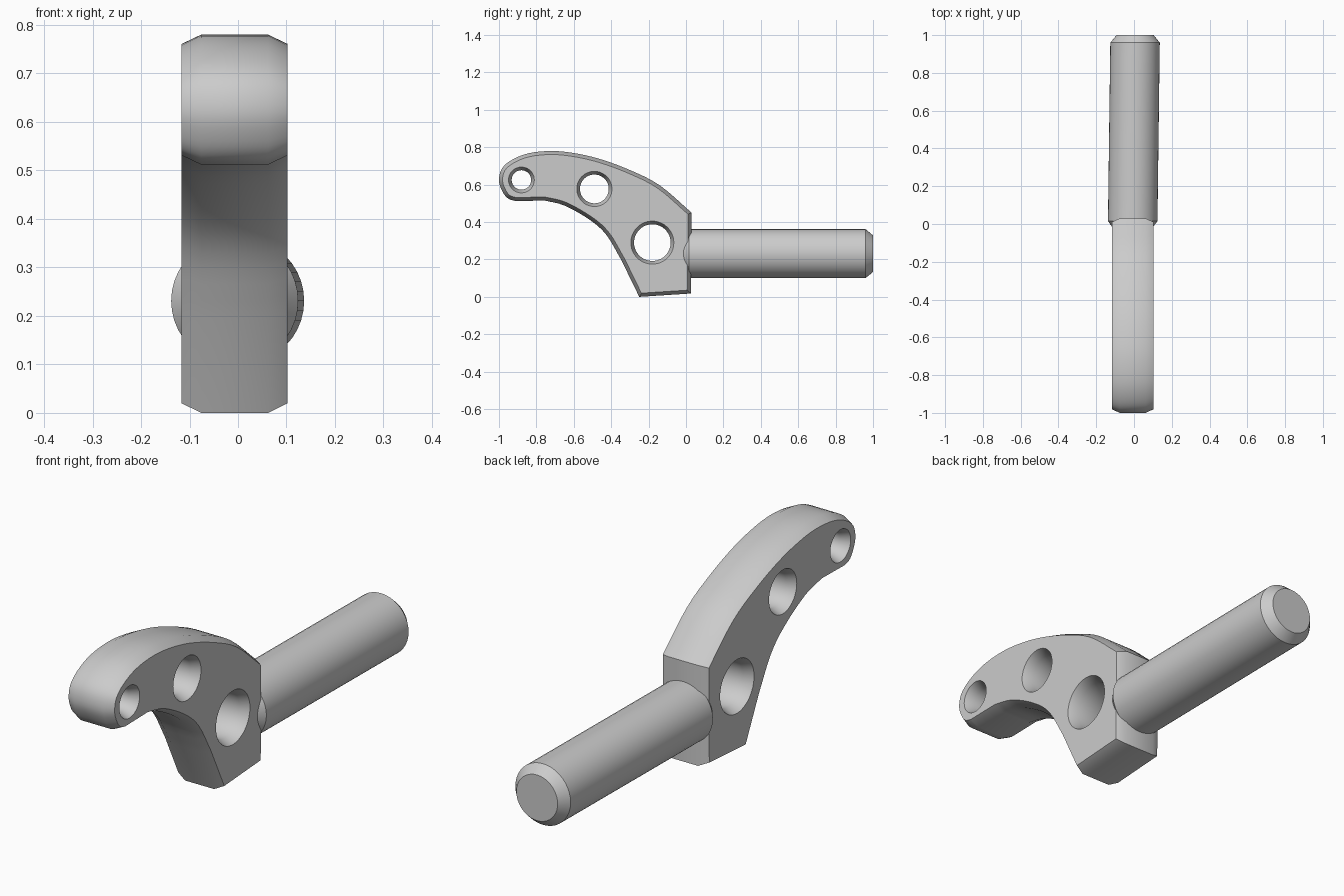
import bpy, bmesh, math
from mathutils import Vector

cube = bpy.data.objects.get("Cube")
if cube:
    bpy.data.objects.remove(cube)

metal = bpy.data.materials.new("light grey metal")
GREY = (0.6, 0.6, 0.6, 1)
metal.use_nodes = True
metal.diffuse_color = GREY
metal.node_tree.nodes["Principled BSDF"].inputs["Base Color"].default_value = GREY

MID, HALF = -0.007, 0.109        # plate centre and half thickness
DEPTH, INSET = 0.04, 0.019       # chamfer depth along x and width in the profile


def loft(name, rings):
    """Skin a list of closed rings and cap both ends."""
    bm = bmesh.new()
    loops = [[bm.verts.new(p) for p in ring] for ring in rings]
    for a, b in zip(loops, loops[1:]):
        for i in range(len(a)):
            j = (i + 1) % len(a)
            bm.faces.new((a[i], a[j], b[j], b[i]))
    bm.faces.new(loops[0])
    bm.faces.new(loops[-1])
    bmesh.ops.recalc_face_normals(bm, faces=bm.faces)
    mesh = bpy.data.meshes.new(name)
    bm.to_mesh(mesh)
    bm.free()
    mesh.materials.append(metal)
    obj = bpy.data.objects.new(name, mesh)
    bpy.context.collection.objects.link(obj)
    return obj


def spline(points, steps=4):
    """Smooth curve through the points, keeping the ends."""
    p = [Vector(q) for q in points]
    p = [2 * p[0] - p[1]] + p + [2 * p[-1] - p[-2]]
    out = []
    for a, b, c, d in zip(p, p[1:], p[2:], p[3:]):
        for k in range(steps):
            t = k / steps
            out.append(0.5 * (2 * b + (c - a) * t + (2 * a - 5 * b + 4 * c - d) * t * t
                              + (3 * b - a - 3 * c + d) * t ** 3))
    return out + [p[-2]]


def inset(outline, d):
    """Offset a counter-clockwise outline inwards by d."""
    out = []
    for i, p in enumerate(outline):
        e1 = (p - outline[i - 1]).normalized()
        e2 = (outline[(i + 1) % len(outline)] - p).normalized()
        n1, n2 = Vector((-e1.y, e1.x)), Vector((-e2.y, e2.x))
        out.append(p + (n1 + n2) * d / (1 + n1.dot(n2)))
    return out


def circle(r, n):
    return [(r * math.cos(math.tau * i / n), r * math.sin(math.tau * i / n)) for i in range(n)]


def smooth(obj):
    bpy.ops.object.select_all(action="DESELECT")
    obj.select_set(True)
    bpy.context.view_layer.objects.active = obj
    bpy.ops.object.shade_smooth_by_angle(angle=math.radians(32))


# Curved plate: hooked arm outline in (y, z), chamfered on both sides
top = [(0.03, 0.45), (-0.14, 0.596), (-0.30, 0.678), (-0.46, 0.737), (-0.60, 0.769),
       (-0.72, 0.78), (-0.84, 0.768), (-0.93, 0.733), (-0.985, 0.685), (-1.0, 0.62),
       (-0.98, 0.56), (-0.95, 0.525), (-0.91, 0.512)]
under = [(-0.757, 0.515), (-0.65, 0.488), (-0.515, 0.412), (-0.425, 0.33), (-0.345, 0.195)]
outline = spline(top) + spline(under) + [Vector((-0.25, 0.0)), Vector((0.027, 0.018))]
small = inset(outline, INSET)
layers = [(-HALF, small), (DEPTH - HALF, outline), (HALF - DEPTH, outline), (HALF, small)]
plate = loft("curved_plate", [[(MID + x, p.x, p.y) for p in ring] for x, ring in layers])

# Three chamfered through holes
for i, (y, z, r) in enumerate([(-0.88, 0.625, 0.052), (-0.49, 0.577, 0.077), (-0.18, 0.29, 0.098)]):
    wide = r + INSET * 0.9
    steps = [(-HALF - 0.02, wide + 0.0085), (DEPTH - HALF, r), (HALF - DEPTH, r), (HALF + 0.02, wide + 0.0085)]
    cutter = loft(f"hole_cutter_{i}", [[(MID + x, y + a, z + b) for a, b in circle(s, 48)]
                                       for x, s in steps])
    cut = plate.modifiers.new("hole", "BOOLEAN")
    cut.operation, cut.solver, cut.object = "DIFFERENCE", "EXACT", cutter
    bpy.context.view_layer.objects.active = plate
    bpy.ops.object.modifier_apply(modifier=cut.name)
    bpy.data.objects.remove(cutter)
smooth(plate)

# Round rod with chamfered ends, very slightly angled
R, ZC = 0.131, 0.231
stations = [(-0.04, 0.09), (0.015, R), (0.96, R), (1.0, 0.098)]
rod = loft("round_rod", [[(-0.007 + 0.013 * y + a, y, ZC + b) for a, b in circle(r, 40)]
                         for y, r in stations])
smooth(rod)
